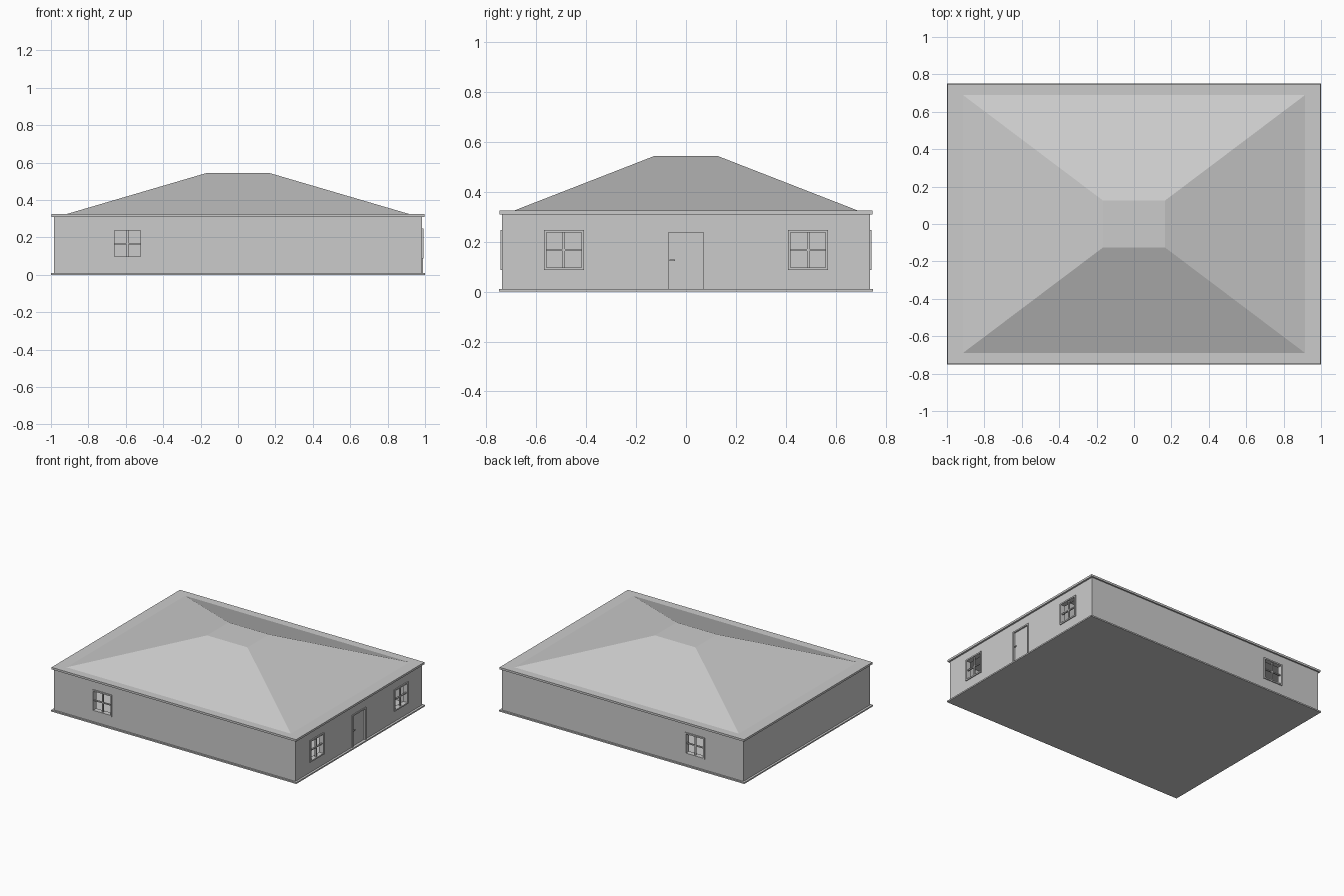
import bpy, bmesh

if "Cube" in bpy.data.objects:
    bpy.data.objects.remove(bpy.data.objects["Cube"])

WALL_LOW, WALL_TOP = 0.01, 0.31
WIN_LOW, WIN_TOP = 0.097, 0.237
THICK = 0.03


def make_object(name, bm):
    bmesh.ops.recalc_face_normals(bm, faces=bm.faces)
    mesh = bpy.data.meshes.new(name)
    bm.to_mesh(mesh)
    bm.free()
    ob = bpy.data.objects.new(name, mesh)
    bpy.context.collection.objects.link(ob)
    return ob


def add_box(bm, xr, yr, zr):
    verts = bmesh.ops.create_cube(bm, size=1)["verts"]
    for v in verts:
        v.co = [r[0] if c < 0 else r[1] for c, r in zip(v.co, (xr, yr, zr))]
    return verts


def boxes(name, along, parts):
    """parts: (range along wall, range across wall, z range)"""
    bm = bmesh.new()
    for u, d, z in parts:
        d = tuple(sorted(d))
        add_box(bm, u if along == "x" else d, d if along == "x" else u, z)
    return make_object(name, bm)


def wall(name, along, d, start, end, holes=()):
    """Wall panels around openings given as (u0, u1, z0, z1)"""
    parts, u = [], start
    for u0, u1, z0, z1 in holes:
        parts.append(((u, u0), d, (WALL_LOW, WALL_TOP)))
        if z0 > WALL_LOW:
            parts.append(((u0, u1), d, (WALL_LOW, z0)))
        parts.append(((u0, u1), d, (z1, WALL_TOP)))
        u = u1
    parts.append(((u, end), d, (WALL_LOW, WALL_TOP)))
    boxes(name, along, parts)


def hole(c):
    return (c - 0.07, c + 0.07, WIN_LOW, WIN_TOP)


def window(name, along, c, face, s):
    """Casing ring and four-pane bars; s is the outward direction"""
    d = (face - s * 0.01, face + s * 0.007)
    bar = (face - s * 0.012, face - s * 0.002)
    w, o = 0.07, 0.08
    zm = (WIN_LOW + WIN_TOP) / 2
    parts = [((c - o, c + o), d, (WIN_LOW - 0.01, WIN_LOW)),
             ((c - o, c + o), d, (WIN_TOP, WIN_TOP + 0.01)),
             ((c - o, c - w), d, (WIN_LOW, WIN_TOP)),
             ((c + w, c + o), d, (WIN_LOW, WIN_TOP)),
             ((c - 0.005, c + 0.005), bar, (WIN_LOW, WIN_TOP)),
             ((c - w, c + w), bar, (zm - 0.004, zm + 0.004))]
    boxes(name, along, parts)


# Floor slab and eave slab
boxes("floor_slab", "x", [((-1, 1), (-0.75, 0.75), (0, WALL_LOW))])
boxes("eave_slab", "x", [((-0.997, 0.997), (-0.748, 0.748), (WALL_TOP, 0.325))])

# Hipped roof with a flat top
bm = bmesh.new()
for v in add_box(bm, (-0.915, 0.915), (-0.69, 0.69), (0.325, 0.545)):
    if v.co.z > 0.5:
        v.co.x *= 0.165 / 0.915
        v.co.y *= 0.125 / 0.69
make_object("hip_roof", bm)

# Outer walls
X, Y = 0.984, 0.737
door_hole = (-0.07, 0.07, WALL_LOW, 0.237)
for label, s in (("front", -1), ("back", 1)):
    wall(label + "_wall", "x", (s * (Y - THICK), s * Y), -X, X, [hole(-0.59)])
    window(label + "_window", "x", -0.59, s * Y, s)
wall("left_wall", "y", (-X, -X + THICK), -Y + THICK, Y - THICK)
wall("right_wall", "y", (X - THICK, X), -Y + THICK, Y - THICK,
     [hole(-0.49), door_hole, hole(0.49)])
for label, c in (("a", -0.49), ("b", 0.49)):
    window("right_window_" + label, "y", c, X, 1)

# Door with casing and handle
casing = (X - 0.01, X + 0.006)
boxes("door_casing", "y", [((-0.08, -0.07), casing, (WALL_LOW, 0.247)),
                           ((0.07, 0.08), casing, (WALL_LOW, 0.247)),
                           ((-0.07, 0.07), casing, (0.237, 0.247))])
boxes("door_panel", "y", [((-0.07, 0.07), (X - 0.02, X - 0.005), (WALL_LOW, 0.237))])
boxes("door_handle", "y", [((-0.066, -0.045), (X + 0.002, X + 0.007), (0.124, 0.129)),
                           ((-0.066, -0.061), (X - 0.005, X + 0.004), (0.124, 0.129))])

# Inner partition walls
IX, IY = X - THICK, Y - THICK
wall("hall_partition", "x", (0.36, 0.38), -0.23, IX, [(0.64, 0.75, WALL_LOW, 0.237)])
wall("back_room_partition", "x", (0.22, 0.24), -IX, -0.21)
wall("front_room_partition", "x", (-0.23, -0.21), -IX, -0.21)
wall("back_room_side", "y", (-0.23, -0.21), 0.38, IY)
wall("front_room_side", "y", (-0.23, -0.21), -IY, -0.23, [(-0.69, -0.58, WALL_LOW, 0.237)])
